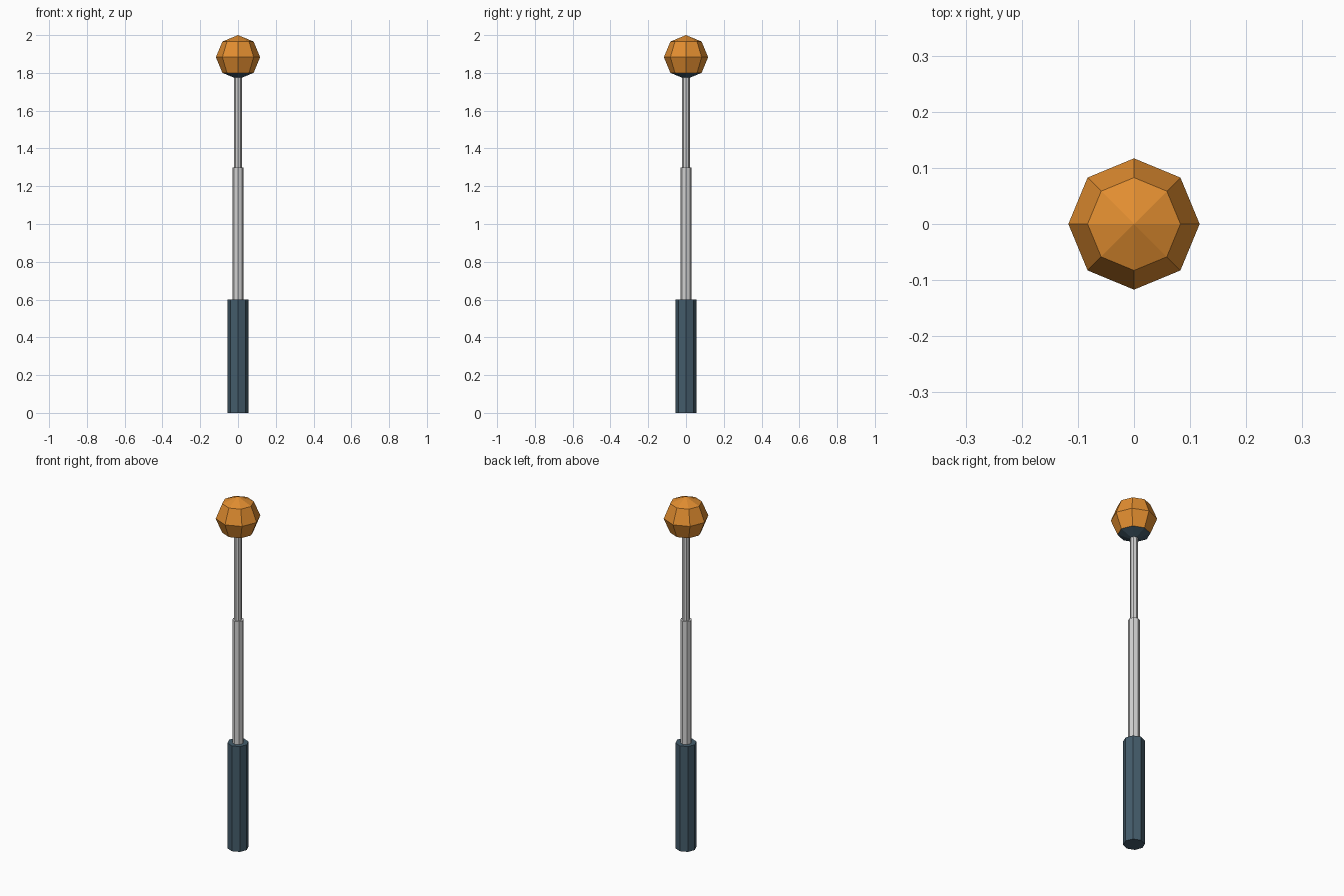
import bpy, bmesh, math
from mathutils import Matrix

if "Cube" in bpy.data.objects:
    bpy.data.objects.remove(bpy.data.objects["Cube"])

SIDES = 8


def material(name, rgb):
    m = bpy.data.materials.new(name)
    m.diffuse_color = (*rgb, 1)
    m.use_nodes = True
    m.node_tree.nodes["Principled BSDF"].inputs["Base Color"].default_value = m.diffuse_color
    return m


orange = material("orange", (0.76, 0.27, 0.03))
slate = material("dark_slate", (0.058, 0.107, 0.147))
metal = material("light_metal", (0.64, 0.64, 0.64))


def add_object(name, bm, mats):
    bmesh.ops.recalc_face_normals(bm, faces=bm.faces)
    mesh = bpy.data.meshes.new(name)
    bm.to_mesh(mesh)
    bm.free()
    for m in mats:
        mesh.materials.append(m)
    ob = bpy.data.objects.new(name, mesh)
    bpy.context.collection.objects.link(ob)
    return ob


def rod(name, radius, z0, z1, mat):
    # Octagonal prism with corners on the x and y axes
    bm = bmesh.new()
    ring = [bm.verts.new((radius * math.cos(math.tau * i / SIDES),
                          radius * math.sin(math.tau * i / SIDES), z0))
            for i in range(SIDES)]
    base = bm.faces.new(ring)
    ext = bmesh.ops.extrude_face_region(bm, geom=[base], use_keep_orig=True)
    for v in ext["geom"]:
        if isinstance(v, bmesh.types.BMVert):
            v.co.z = z1
    return add_object(name, bm, [mat])


# Handle and the two telescoping shaft sections
rod("handle", 0.055, 0.0, 0.6, slate)
rod("lower_shaft", 0.030, 0.6, 1.3, metal)
rod("upper_shaft", 0.020, 1.3, 1.79, metal)

# Faceted ball head; the bottom cap is dark
R = 0.117
bm = bmesh.new()
bmesh.ops.create_uvsphere(bm, u_segments=SIDES, v_segments=4, radius=R,
                          matrix=Matrix.Translation((0, 0, 2 - R)))
for f in bm.faces:
    if f.calc_center_median().z < 2 - R - 0.72 * R:
        f.material_index = 1
add_object("ball_head", bm, [orange, slate])
